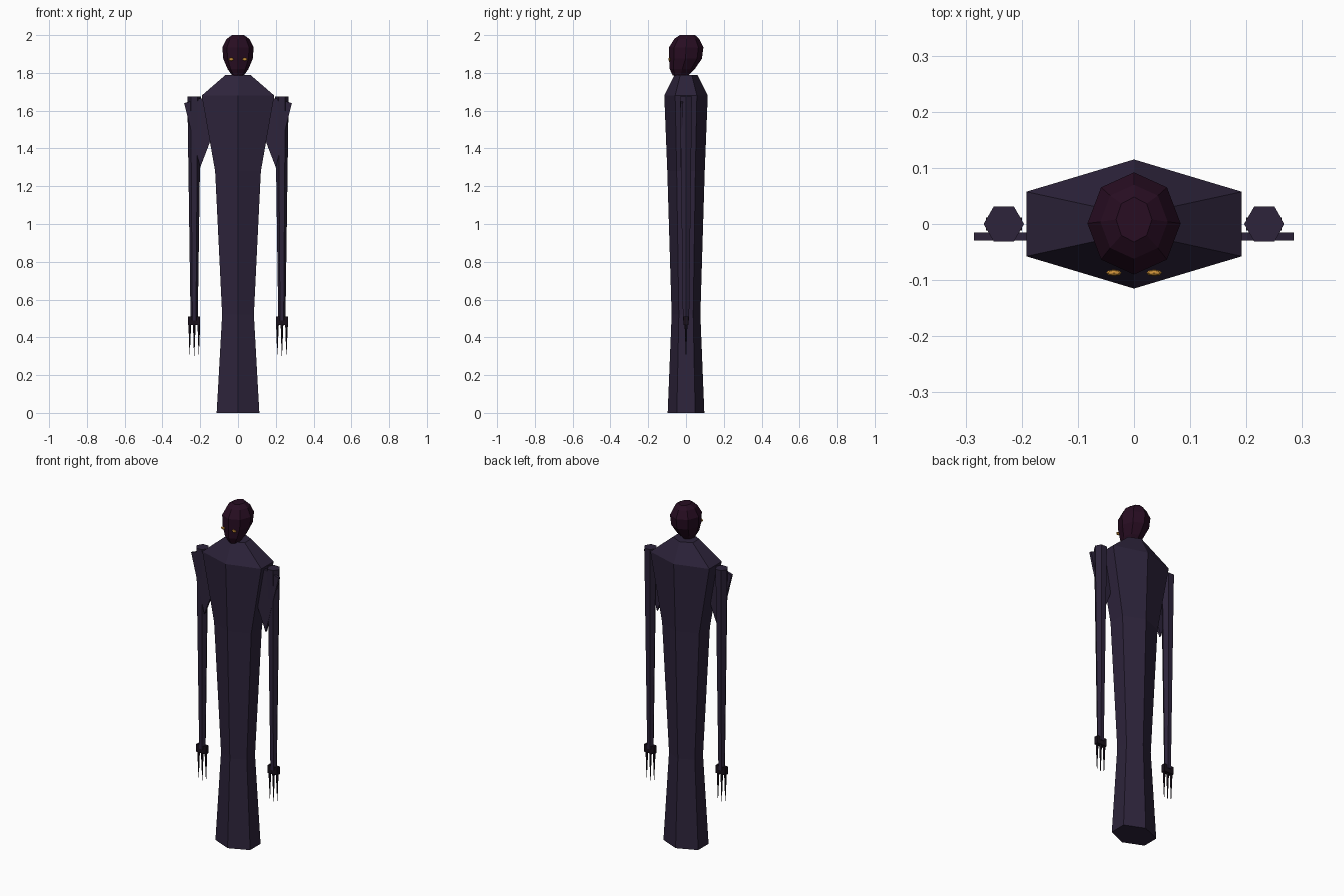
import bpy, bmesh, math

cube = bpy.data.objects.get("Cube")
if cube:
    bpy.data.objects.remove(cube, do_unlink=True)


def material(name, rgb):
    m = bpy.data.materials.new(name)
    m.use_nodes = True
    m.diffuse_color = (*rgb, 1)
    m.node_tree.nodes["Principled BSDF"].inputs["Base Color"].default_value = (*rgb, 1)
    return m


ROBE = material("dark violet cloth", (0.026, 0.017, 0.043))
HEAD = material("deep maroon", (0.021, 0.004, 0.016))
CLAW = material("near black", (0.009, 0.005, 0.010))
EYE = material("amber", (0.60, 0.28, 0.04))


def finish(name, bm, mat):
    bmesh.ops.recalc_face_normals(bm, faces=bm.faces)
    me = bpy.data.meshes.new(name)
    bm.to_mesh(me)
    bm.free()
    me.materials.append(mat)
    ob = bpy.data.objects.new(name, me)
    bpy.context.collection.objects.link(ob)
    return ob


def loft(name, rings, sides, mat, turn=0.0):
    """Skin rings of (z, radius x, radius y, centre x, centre y)."""
    bm = bmesh.new()
    loops = []
    for z, rx, ry, cx, cy in rings:
        angles = [turn + math.tau * i / sides for i in range(sides)]
        loops.append([bm.verts.new((cx + rx * math.cos(a), cy + ry * math.sin(a), z))
                      for a in angles])
    for low, high in zip(loops, loops[1:]):
        for i in range(sides):
            j = (i + 1) % sides
            bm.faces.new((low[i], low[j], high[j], high[i]))
    bm.faces.new(loops[0])
    bm.faces.new(loops[-1])
    return finish(name, bm, mat)


def plate(name, outline, y0, y1, mat):
    """Extrude an x-z outline along y."""
    bm = bmesh.new()
    face = bm.faces.new([bm.verts.new((x, y0, z)) for x, z in outline])
    out = bmesh.ops.extrude_face_region(bm, geom=[face])
    verts = [v for v in out["geom"] if isinstance(v, bmesh.types.BMVert)]
    bmesh.ops.translate(bm, verts=verts, vec=(0, y1 - y0, 0))
    return finish(name, bm, mat)


# Robe: six-sided column with ridges at front and back
k = 1 / math.cos(math.pi / 6)
robe = [(0, .113, .097), (.52, .084, .076), (1.28, .121, .099),
        (1.68, .192, .115), (1.79, .065, .06)]
loft("robe", [(z, x * k, y, 0, 0) for z, x, y in robe], 6, ROBE, math.pi / 6)

# Head: faceted skull leaning forward at the chin
head = [(1.785, .03, .04, -.03), (1.82, .055, .066, -.02), (1.875, .078, .087, -.003),
        (1.935, .083, .091, .001), (1.98, .06, .066, .004), (2.0, .032, .04, .008)]
loft("head", [(z, x, y, 0, c) for z, x, y, c in head], 8, HEAD)

for side, s in (("left", 1), ("right", -1)):
    # Eye: small flattened bead
    bm = bmesh.new()
    bmesh.ops.create_uvsphere(bm, u_segments=8, v_segments=4, radius=1)
    bmesh.ops.scale(bm, verts=bm.verts, vec=(.014, .006, .009))
    bmesh.ops.translate(bm, verts=bm.verts, vec=(s * .036, -.087, 1.872))
    finish(side + "_eye", bm, EYE)

    # Arm: long tapered hexagonal sleeve
    ax = s * .232
    loft(side + "_arm", [(.49, .019, .019, ax, 0), (1.675, .036, .036, ax, 0)], 6, ROBE)

    # Ragged shoulder flap
    flap = [(.285, 1.64), (.2, 1.3), (.15, 1.43), (.1, 1.56), (.15, 1.665), (.2, 1.665)]
    plate(side + "_shoulder_flap", [(s * x, z) for x, z in flap], -.029, -.015, ROBE)

    # Hand and claws
    palm = [(-.032, .465), (.032, .465), (.032, .51), (-.032, .51)]
    plate(side + "_hand", [(ax + x, z) for x, z in palm], -.012, .012, CLAW)
    for n, off in enumerate((-.024, 0, .024)):
        x = ax + off
        tip = .30 + abs(off) * .4
        loft(f"{side}_claw_{n + 1}", [(tip, .001, .001, x, 0), (.47, .008, .008, x, 0)],
             5, CLAW)
